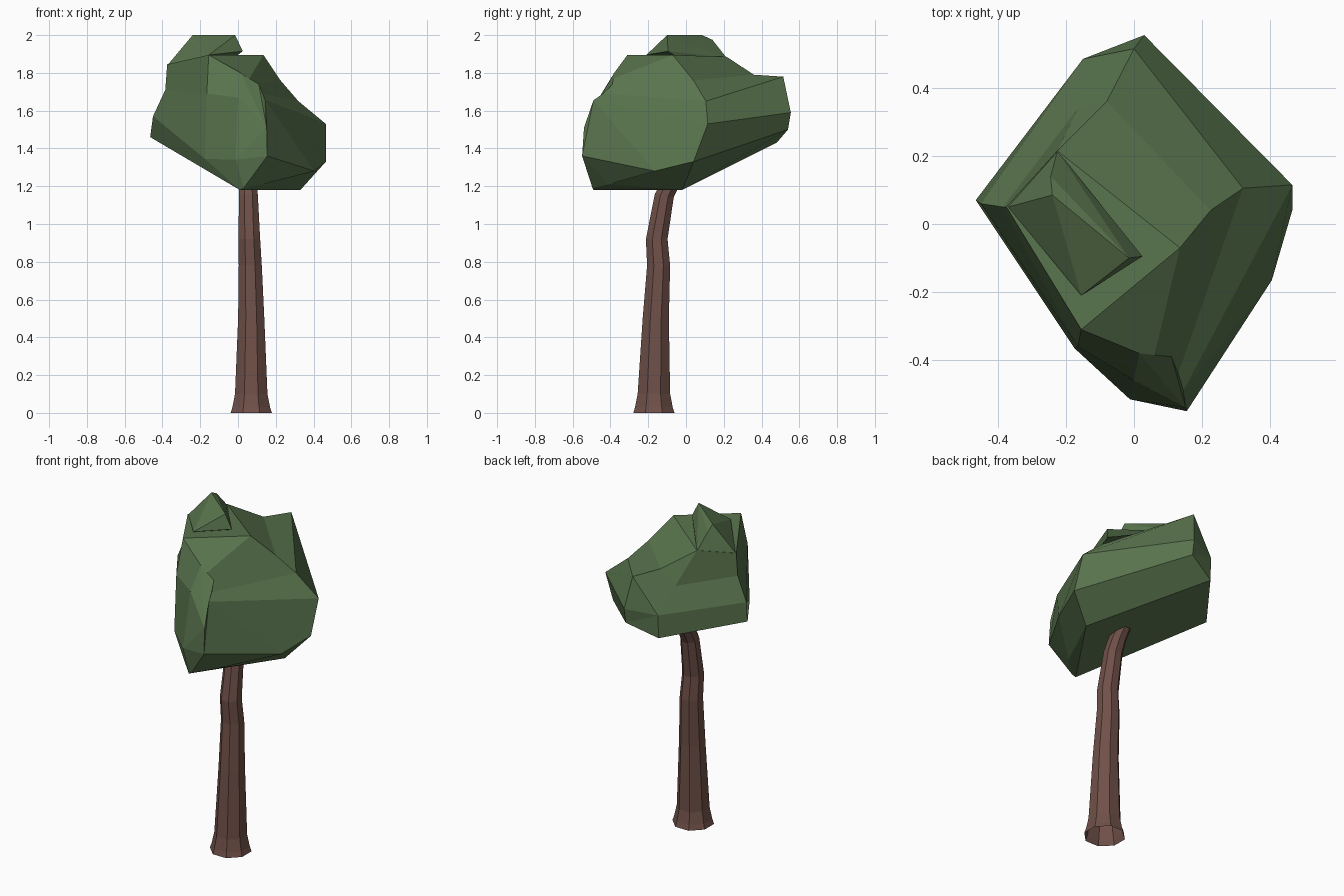
import bpy, bmesh
from math import cos, sin, pi

if "Cube" in bpy.data.objects:
    bpy.data.objects.remove(bpy.data.objects["Cube"])


def finish(bm, name, color):
    bmesh.ops.recalc_face_normals(bm, faces=bm.faces)
    me = bpy.data.meshes.new(name)
    bm.to_mesh(me)
    bm.free()
    ob = bpy.data.objects.new(name, me)
    bpy.context.collection.objects.link(ob)
    mat = bpy.data.materials.get(color[0]) or bpy.data.materials.new(color[0])
    mat.diffuse_color = color[1]
    mat.use_nodes = True
    mat.node_tree.nodes["Principled BSDF"].inputs["Base Color"].default_value = mat.diffuse_color
    me.materials.append(mat)
    return ob


def bridge(bm, a, b):
    n = len(a)
    for i in range(n):
        j = (i + 1) % n
        bm.faces.new((a[i], a[j], b[j], b[i]))


BARK = ("bark", (0.16, 0.08, 0.065, 1))
LEAF = ("leaves", (0.10, 0.175, 0.075, 1))

# trunk: bent, tapering octagonal tube, open at the base (x, y, z, radius)
path = [(.07, -.17, 0, .118), (.07, -.17, .03, .108), (.07, -.17, .10, .093),
        (.07, -.16, .50, .075), (.065, -.145, .78, .066), (.06, -.155, .92, .062),
        (.055, -.115, 1.15, .054), (.055, -.08, 1.22, .05), (.05, -.04, 1.28, .045)]
bm = bmesh.new()
rings = []
for k, (x, y, z, r) in enumerate(path):
    tilt = max(0, z - 1.0) * 1.2          # upper rings lean with the bend
    ring = []
    for i in range(8):
        a = (i + .5) * pi / 4
        ring.append(bm.verts.new((x + r * cos(a), y + r * sin(a), z - tilt * r * sin(a))))
    rings.append(ring)
for a, b in zip(rings, rings[1:]):
    bridge(bm, a, b)
bm.faces.new(rings[-1])
finish(bm, "trunk", BARK)

# crown: three loops running from the back left to the front
back = [(-.375, .05, 1.845), (-.225, .215, 1.885), (-.08, .36, 1.79), (0, .515, 1.78),
        (.03, .555, 1.59), (.03, .54, 1.50), (-.15, .48, 1.43), (-.465, .07, 1.46),
        (-.45, .06, 1.57), (-.385, .05, 1.71)]
middle = [(-.155, -.31, 1.895), (.135, -.07, 1.895), (.225, .04, 1.76), (.32, .105, 1.65),
          (.465, .115, 1.53), (.465, .04, 1.33), (.33, -.02, 1.18), (.01, -.49, 1.18),
          (-.175, -.365, 1.345), (-.165, -.36, 1.69)]
front = [(.015, -.38, 1.80), (.06, -.385, 1.77), (.11, -.39, 1.74), (.13, -.44, 1.69),
         (.145, -.49, 1.655), (.405, -.165, 1.28), (.13, -.41, 1.21), (.03, -.495, 1.19),
         (-.012, -.515, 1.34), (0, -.46, 1.67)]
bm = bmesh.new()
L, M, F = [[bm.verts.new(p) for p in loop] for loop in (back, middle, front)]
bridge(bm, L, M)
bridge(bm, M, F)
# front nose: fan with an upper and a lower tip
low = bm.verts.new((.155, -.55, 1.36))
up = bm.verts.new((.152, -.54, 1.51))
for i in range(4, 8):
    bm.faces.new((F[i], F[i + 1], low))
for a, b in ((8, 9), (9, 0), (0, 1), (1, 2), (2, 3), (3, 4)):
    bm.faces.new((F[a], F[b], up))
bm.faces.new((F[8], up, low))
bm.faces.new((F[4], low, up))
# back left side: bands meeting at two corner points
p = bm.verts.new((-.15, .485, 1.57))
q = bm.verts.new((-.165, .34, 1.70))
for f in ((L[7], L[6], p, L[8]), (L[8], p, q, L[9]), (L[9], q, L[1], L[0]),
          (q, L[2], L[1]), (q, p, L[3], L[2]), (p, L[4], L[3]),
          (p, L[5], L[4]), (p, L[6], L[5])):
    bm.faces.new(f)
finish(bm, "crown", LEAF)

# crown peak: small faceted lump on the top
bm = bmesh.new()
for c in [(-.015, -.10, 2.0), (-.24, .085, 2.0), (-.245, .14, 1.975), (.025, -.095, 1.915),
          (-.155, -.21, 1.895), (-.37, .05, 1.845), (-.225, .215, 1.88), (-.1, .05, 1.82)]:
    bm.verts.new(c)
bmesh.ops.convex_hull(bm, input=bm.verts)
finish(bm, "crown_peak", LEAF)
